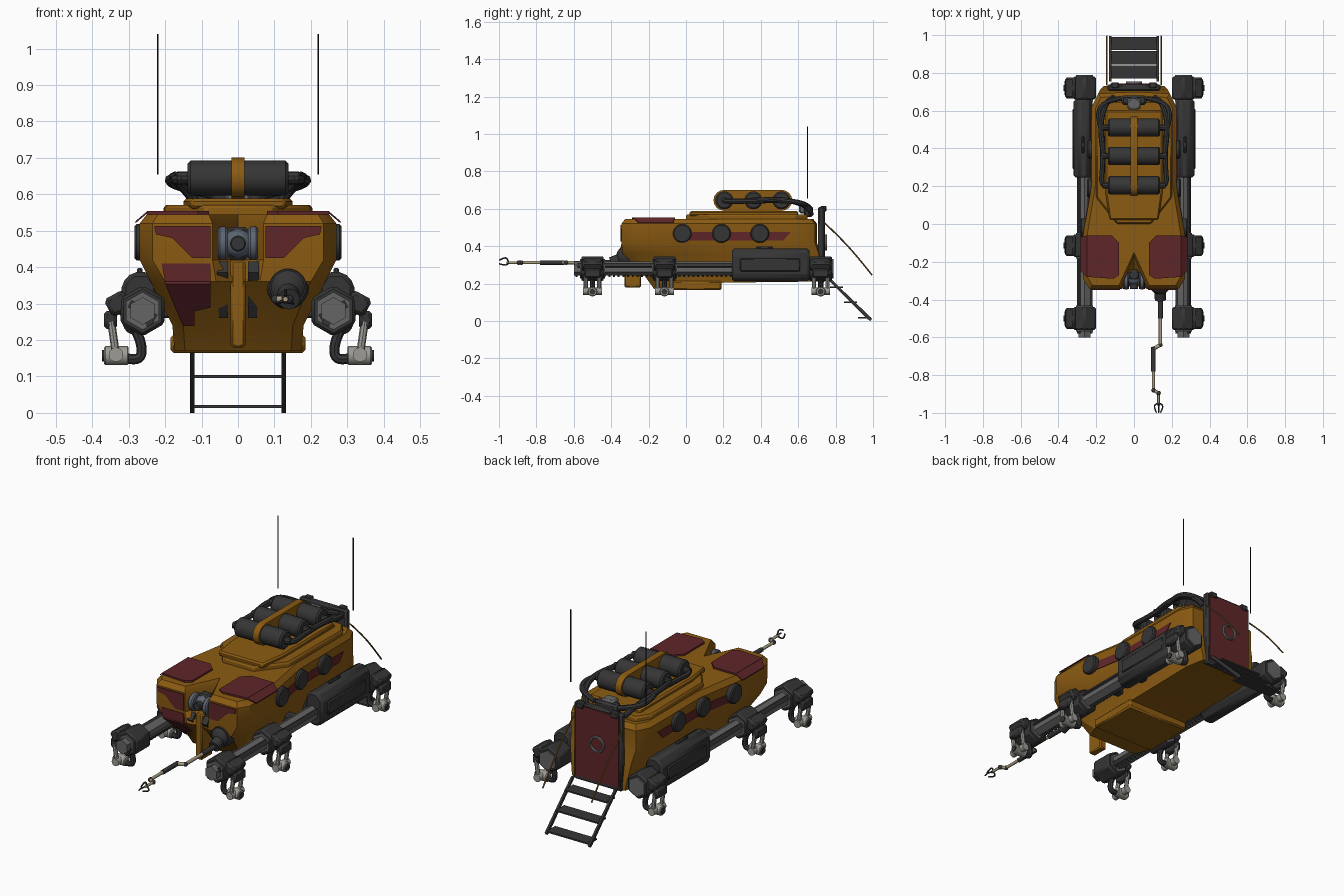
import bpy, bmesh, math
from mathutils import Vector, Matrix

if "Cube" in bpy.data.objects:
    bpy.data.objects.remove(bpy.data.objects["Cube"])

def material(name, rgb):
    m = bpy.data.materials.new(name)
    m.diffuse_color = (*rgb, 1)
    m.use_nodes = True
    m.node_tree.nodes["Principled BSDF"].inputs["Base Color"].default_value = m.diffuse_color
    return m

GOLD = material("gold paint", (0.26, 0.105, 0.006))
RED = material("dark red paint", (0.115, 0.019, 0.022))
DARK = material("dark metal", (0.036, 0.036, 0.037))
GREY = material("mid grey metal", (0.13, 0.13, 0.13))
LIGHT = material("light grey metal", (0.34, 0.33, 0.30))
BLUE = material("blue grey lens", (0.11, 0.13, 0.17))
CREAM = material("cream metal", (0.40, 0.34, 0.22))
BLACK = material("black wire", (0.008, 0.008, 0.008))
BRASS = material("brass cable", (0.2, 0.1, 0.02))

def finish(name, bm, mat, mirror=False, bevel=0, array=None):
    bmesh.ops.recalc_face_normals(bm, faces=bm.faces)
    me = bpy.data.meshes.new(name)
    bm.to_mesh(me)
    bm.free()
    me.materials.append(mat)
    me.polygons.foreach_set("use_smooth", [True] * len(me.polygons))
    me.set_sharp_from_angle(angle=math.radians(32))
    ob = bpy.data.objects.new(name, me)
    bpy.context.collection.objects.link(ob)
    if bevel:
        b = ob.modifiers.new("bevel", 'BEVEL')
        b.width, b.segments, b.limit_method = bevel, 1, 'ANGLE'
    if array:
        a = ob.modifiers.new("array", 'ARRAY')
        a.use_relative_offset, a.use_constant_offset = False, True
        a.count, a.constant_offset_displace = array[0], array[1]
    if mirror:
        ob.modifiers.new("mirror", 'MIRROR').use_mirror_merge = False
    return ob

def box(name, c, size, mat, tilt=0, **kw):
    bm = bmesh.new()
    m = Matrix.Translation(c) @ Matrix.Rotation(tilt, 4, 'Y') @ Matrix.Diagonal((*size, 1))
    bmesh.ops.create_cube(bm, size=1, matrix=m)
    return finish(name, bm, mat, **kw)

def cyl(name, a, b, r, mat, r2=None, n=20, spin=0, **kw):
    a, b = Vector(a), Vector(b)
    d = b - a
    m = Matrix.Translation((a + b) / 2) @ d.to_track_quat('Z', 'Y').to_matrix().to_4x4() @ Matrix.Rotation(spin, 4, 'Z')
    bm = bmesh.new()
    bmesh.ops.create_cone(bm, cap_ends=True, segments=n, radius1=r, radius2=r if r2 is None else r2,
                          depth=d.length, matrix=m)
    return finish(name, bm, mat, **kw)

def ball(name, c, r, mat, **kw):
    bm = bmesh.new()
    bmesh.ops.create_uvsphere(bm, u_segments=20, v_segments=12, radius=r, matrix=Matrix.Translation(c))
    return finish(name, bm, mat, **kw)

def poly(name, pts, vec, mat, **kw):
    # polygon extruded along a vector
    bm = bmesh.new()
    f = bm.faces.new([bm.verts.new(p) for p in pts])
    ext = bmesh.ops.extrude_face_region(bm, geom=[f], use_keep_orig=True)
    bmesh.ops.translate(bm, vec=vec, verts=[v for v in ext["geom"] if isinstance(v, bmesh.types.BMVert)])
    return finish(name, bm, mat, **kw)

def tube(name, pts, r, mat, mirror=False, smooth=True):
    cu = bpy.data.curves.new(name, 'CURVE')
    cu.dimensions, cu.bevel_depth, cu.bevel_resolution, cu.use_fill_caps = '3D', r, 2, True
    sp = cu.splines.new('NURBS' if smooth else 'POLY')
    sp.points.add(len(pts) - 1)
    for p, q in zip(sp.points, pts):
        p.co = (*q, 1)
    if smooth:
        sp.use_endpoint_u, sp.order_u, sp.resolution_u = True, 3, 5
    tmp = bpy.data.objects.new("tmp", cu)
    bpy.context.collection.objects.link(tmp)
    me = bpy.data.meshes.new_from_object(tmp.evaluated_get(bpy.context.evaluated_depsgraph_get()))
    bpy.data.objects.remove(tmp)
    bm = bmesh.new()
    bm.from_mesh(me)
    return finish(name, bm, mat, mirror=mirror)

# Hull: half outlines stacked by height, mirrored into rings and bridged
def loft(name, halves, mat, **kw):
    bm, rings = bmesh.new(), []
    for h in halves:
        pts = h + [(-x, y, z) for x, y, z in reversed(h[1:-1])]
        rings.append([bm.verts.new(p) for p in pts])
    n = len(rings[0])
    for a, b in zip(rings, rings[1:]):
        for i in range(n):
            bm.faces.new((a[i], a[(i + 1) % n], b[(i + 1) % n], b[i]))
    bm.faces.new(rings[0])
    e = rings[-1]
    bm.faces.new((e[0], e[1], e[-1]))
    for k in range(1, len(halves[0]) - 2):
        bm.faces.new((e[k], e[k + 1], e[-k - 1], e[-k]))
    bm.faces.new((e[len(halves[0]) - 2], e[len(halves[0]) - 1], e[len(halves[0])]))
    return finish(name, bm, mat, **kw)

def lvl(z, xs, ys):
    return [(x, y, z) for x, y in zip(xs, ys)]

XU = [0, .07, .235, .27, .27, .225, .225, .19, 0]
YU = [-.17, -.345, -.345, -.29, -.06, .2, .62, .69, .70]
XT = [0, .08, .22, .25, .25, .205, .205, .175, 0]
YT = [-.15, -.325, -.325, -.275, -.07, .2, .61, .67, .68]
XL = [0, .055, .15, .18, .18, .18, .18, .16, 0]
bottom = [(x * .97, max(y, -.17), z) for x, y, z in zip(XL, [-.175, -.17, -.17, -.1, -.02, .2, .62, .73, .735],
                                                     [.17, .17, .17, .17, .17, .205, .21, .21, .21])]
loft("hull", [lvl(.545, XT, YT), lvl(.52, XU, YU), lvl(.42, XU, YU),
              lvl(.36, [0, .06, .2, .24, .24, .21, .21, .18, 0], [-.325, -.34, -.34, -.28, -.06, .2, .63, .71, .72]),
              lvl(.24, XL, [-.215, -.22, -.22, -.18, -.06, .2, .63, .73, .735]), bottom], GOLD)
box("nose_rib", (0, -.285, .3), (.04, .09, .24), GOLD, bevel=.006)
poly("nose_slit", [(.027, -.345, .385), (.058, -.345, .385), (.052, -.245, .26), (.027, -.245, .26)], (0, .03, .03), DARK, mirror=True)
box("belly_keel", (0, .05, .19), (.37, .28, .05), GOLD, bevel=.008)

# Roof deck and hump
roof = [(.09, .0), (.2, .14), (.205, .58), (.16, .65)]
poly("roof_deck", [(x, y, .53) for x, y in roof] + [(-x, y, .53) for x, y in reversed(roof)], (0, 0, .04), GOLD, bevel=.008)
hump = [(.06, .1), (.10, .02), (.13, .02), (.15, .16), (.15, .6)]
hump = hump[1:]
poly("roof_hump", [(x, y, .56) for x, y in hump] + [(-x, y, .56) for x, y in reversed(hump)], (0, 0, .028), GOLD, bevel=.008)

# Red painted plates: roof corners, brow, lower window, side strip
for i, pts in enumerate([[(.08, -.27), (.11, -.29), (.25, -.28), (.25, -.06), (.12, -.06), (.08, -.1)]]):
    poly("roof_red_panel", [(x, y, .545) for x, y in pts], (0, 0, .009), RED, mirror=True)
poly("roof_red_edge", [(.25, -.28, .553), (.282, -.25, .526), (.282, -.07, .526), (.25, -.06, .553)], (0, 0, -.006), RED, mirror=True)
poly("brow_red_panel", [(x, -.342, z) for x, z in
     [(.23, .513), (.075, .513), (.075, .425), (.125, .425), (.18, .48), (.225, .49)]], (0, -.008, 0), RED, mirror=True)
poly("window_upper", [(-.21, -.338, .41), (-.075, -.338, .41), (-.075, -.338, .36), (-.2, -.338, .36)], (0, -.009, 0), RED)
poly("window_lower", [(x, -.34 + .36 - z, z) for x, z in
     [(-.2, .36), (-.075, .36), (-.075, .295), (-.12, .285), (-.12, .245), (-.15, .245)]], (0, -.006, -.006), RED)
poly("side_strip_front", [(.263, -.0, .43), (.228, .2, .43), (.228, .2, .475), (.263, -.0, .475)], (-.008, 0, 0), RED, mirror=True)
poly("side_strip_rear", [(.229, .2, .43), (.229, .52, .43), (.229, .56, .475), (.229, .2, .475)], (-.008, 0, 0), RED, mirror=True)

# Portholes
for y, x in ((-.02, .284), (.19, .248), (.395, .245)):
    cyl("porthole", (x - .08, y, .468), (x, y, .468), .05, DARK, n=24, mirror=True, bevel=.006)

# Camera eye in the nose notch
ball("camera_eye", (0, -.285, .465), .04, BLUE)
cyl("camera_snout", (0, -.3, .465), (0, -.345, .465), .022, DARK, bevel=.004)
cyl("camera_disc", (.028, -.3, .465), (.055, -.3, .465), .046, BLUE, n=24, mirror=True, bevel=.006)
box("camera_block", (0, -.27, .465), (.055, .05, .09), DARK, bevel=.008)

# Air tanks with strap
for y in (.205, .36, .51):
    cyl("tank", (-.138, y, .645), (.138, y, .645), .048, DARK, n=24, bevel=.008)
    cyl("tank_valve", (.138, y, .645), (.168, y, .645), .018, DARK, n=10, mirror=True)
arc = [(.205 - .058 * math.sin(t * math.pi / 8), .645 + .056 * math.cos(t * math.pi / 8)) for t in range(9)]
arc += [(.51 + .058 * math.sin(t * math.pi / 8), .645 - .056 * math.cos(t * math.pi / 8)) for t in range(9)]
poly("tank_strap", [(-.018, y, z) for y, z in arc], (.036, 0, 0), GOLD)
# Hoses and manifold
tube("hose_outer", [(.15, .2, .645), (.175, .21, .64), (.165, .3, .64), (.165, .48, .645), (.195, .58, .64), (.16, .65, .62), (.07, .665, .6)], .014, DARK, mirror=True)
tube("hose_inner", [(.16, .36, .645), (.175, .45, .65), (.175, .56, .645), (.14, .66, .61), (.11, .67, .57)], .014, DARK, mirror=True)
box("manifold", (0, .655, .585), (.13, .05, .06), DARK, bevel=.01)
box("manifold_cap", (0, .635, .6), (.07, .06, .05), GREY, bevel=.008)

# Rear door with frame, ring and latch bars
box("door_frame", (0, .722, .405), (.28, .035, .41), DARK, bevel=.008)
box("door_panel", (0, .74, .41), (.25, .008, .375), RED)
bm = bmesh.new()
ring = [[bm.verts.new((r * math.cos(a), y, .42 + r * math.sin(a))) for r, y in ((.032, .742), (.034, .754), (.042, .754), (.044, .742))]
        for a in (i * math.tau / 24 for i in range(24))]
for i in range(24):
    for k in range(4):
        bm.faces.new((ring[i][k], ring[i][(k + 1) % 4], ring[(i + 1) % 24][(k + 1) % 4], ring[(i + 1) % 24][k]))
finish("door_ring", bm, GREY)
box("door_hinge", (.1, .735, .6), (.04, .03, .03), DARK, mirror=True, bevel=.004)

# Boarding ladder and hand cables
poly("ladder_rail", [(.12, .755, .225), (.12, .775, .225), (.12, .995, .012), (.12, .985, .0), (.12, .97, .01)], (.012, 0, 0), DARK, mirror=True)
for y, z in ((.955, .018), (.88, .1), (.805, .18)):
    box("ladder_step", (0, y, z), (.245, .07, .008), DARK)
tube("hand_cable", [(.143, .735, .53), (.143, .82, .45), (.143, .92, .34), (.143, .995, .245)], .004, BRASS, mirror=True)

# Whip antennas
cyl("antenna", (.22, .65, .655), (.22, .65, 1.04), .0025, BLACK, n=6, mirror=True)

# Side rails with toothed racks and pods
cyl("side_rail", (.262, -.6, .28), (.262, .78, .28), .038, GREY, n=6, mirror=True)
box("rail_rack", (.262, .09, .28), (.082, 1.34, .022), DARK, tilt=math.radians(-30), mirror=True)
box("rack_tooth", (.243, -.585, .248), (.022, .01, .014), DARK, tilt=math.radians(30), mirror=True, array=(54, (0, .025, 0)))
pod = [(.22, .25), (.22, .35), (.245, .387), (.29, .387), (.32, .355), (.32, .24), (.295, .212), (.25, .212)]
poly("side_pod", [(x, .245, z) for x, z in pod], (0, .415, 0), DARK, mirror=True, bevel=.012)
box("pod_panel", (.32, .45, .3), (.012, .32, .07), DARK, mirror=True, bevel=.005)
box("pod_handle", (.27, .42, .39), (.015, .09, .016), DARK, mirror=True, bevel=.004)
for y in (.12, .3, .6):
    box("rail_bracket", (.215, y, .285), (.09, .05, .05), DARK, mirror=True, bevel=.006)

# Legs: sleeve on the rail, shoulder, twin struts and foot
for y in (-.5, -.115, .72):
    cyl("leg_sleeve", (.262, y - .06, .28), (.262, y + .06, .28), .07, DARK, n=6, mirror=True, bevel=.008)
    cyl("sleeve_collar", (.262, y - .068, .28), (.262, y + .068, .28), .052, GREY, n=6, mirror=True)
    box("leg_shoulder", (.33, y, .3), (.06, .11, .055), DARK, tilt=.5, mirror=True, bevel=.01)
    box("leg_knee", (.35, y, .255), (.035, .09, .05), DARK, mirror=True, bevel=.008)
    for s in (-1, 1):
        cyl("leg_strut", (.348, y + s * .036, .25), (.335, y + s * .036, .16), .011, LIGHT, n=8, mirror=True)
    cyl("foot_axle", (.335, y - .05, .16), (.335, y + .05, .16), .02, LIGHT, n=12, mirror=True)
    cyl("foot_drum", (.3, y, .157), (.368, y, .157), .026, LIGHT, n=16, mirror=True, bevel=.004)
    cyl("foot_cap", (.366, y, .157), (.374, y, .157), .016, DARK, n=12, mirror=True)
    tube("leg_hose", [(.28, y, .225), (.262, y, .19), (.268, y, .14), (.305, y, .15)], .014, DARK, mirror=True)

# Manipulator arm
ball("arm_shoulder", (.137, -.315, .345), .058, DARK)
cyl("arm_socket", (.137, -.27, .345), (.137, -.35, .345), .06, DARK, r2=.05)
segments = [((.137, -.34, .335), (.14, -.4, .312), .03, DARK), ((.14, -.38, .312), (.14, -.5, .312), .013, DARK),
            ((.14, -.5, .312), (.14, -.64, .312), .009, CREAM), ((.14, -.64, .312), (.103, -.66, .312), .01, CREAM),
            ((.103, -.65, .312), (.103, -.78, .312), .012, DARK), ((.103, -.78, .312), (.103, -.88, .312), .008, CREAM),
            ((.103, -.88, .312), (.13, -.895, .312), .009, CREAM), ((.13, -.89, .312), (.13, -.96, .312), .007, CREAM)]
for a, b, r, m in segments:
    cyl("arm_segment", a, b, r, m, n=12)
for p in ((.14, -.64, .312), (.103, -.66, .312), (.103, -.88, .312), (.13, -.895, .312)):
    ball("arm_joint", p, .012, DARK)
for k in range(3):
    u, v = math.sin(k * math.tau / 3), math.cos(k * math.tau / 3)
    tube("gripper_finger", [(.13 + u * r, y, .312 + v * r) for r, y in ((.004, -.95), (.026, -.955), (.024, -.98), (.012, -.998))], .004, DARK)
